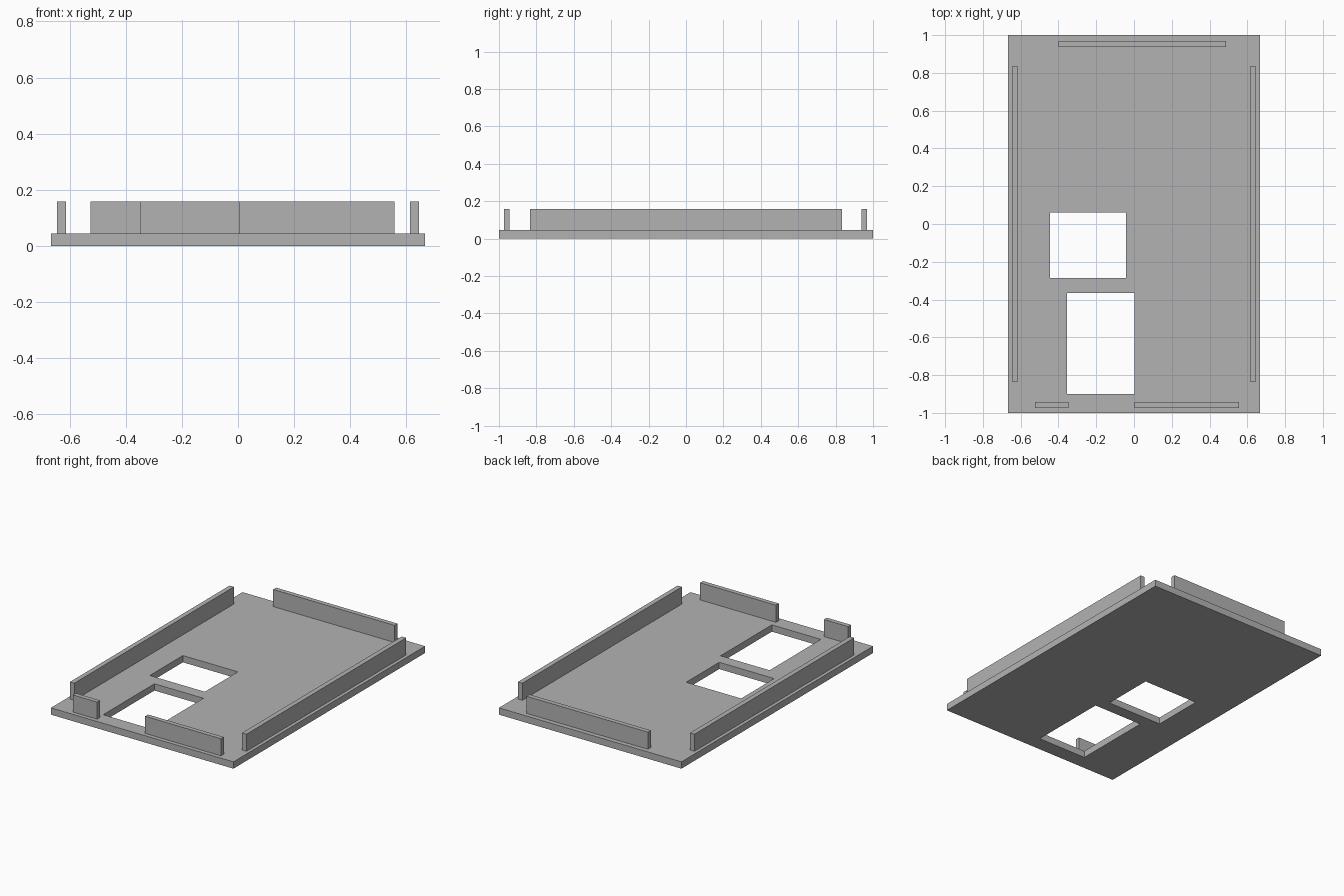
import bpy
import bmesh

cube = bpy.data.objects.get("Cube")
if cube:
    bpy.data.objects.remove(cube, do_unlink=True)

grey = bpy.data.materials.new("plain_grey")
grey.use_nodes = True
colour = (0.45, 0.45, 0.45, 1)
grey.diffuse_color = colour
grey.node_tree.nodes["Principled BSDF"].inputs["Base Color"].default_value = colour

BASE_TOP, RIM_TOP = 0.045, 0.158


def finish(name, bm):
    bmesh.ops.recalc_face_normals(bm, faces=bm.faces)
    mesh = bpy.data.meshes.new(name)
    bm.to_mesh(mesh)
    bm.free()
    mesh.materials.append(grey)
    obj = bpy.data.objects.new(name, mesh)
    bpy.context.collection.objects.link(obj)
    return obj


def prism(name, rects, z0, z1):
    """Raise touching rectangles (x0, x1, y0, y1) into one solid."""
    bm = bmesh.new()
    for x0, x1, y0, y1 in rects:
        bm.faces.new([bm.verts.new((x, y, z0)) for x, y in
                      ((x0, y0), (x1, y0), (x1, y1), (x0, y1))])
    bmesh.ops.remove_doubles(bm, verts=bm.verts, dist=0.0001)
    raised = bmesh.ops.extrude_face_region(bm, geom=bm.faces[:], use_keep_orig=True)
    top = [v for v in raised["geom"] if isinstance(v, bmesh.types.BMVert)]
    bmesh.ops.translate(bm, verts=top, vec=(0, 0, z1 - z0))
    return finish(name, bm)


# Base plate with two rectangular openings
W, L = 0.667, 1.0
openings = [(-0.445, -0.043, -0.285, 0.06), (-0.355, 0.003, -0.90, -0.365)]
xs = sorted({-W, W, *(v for o in openings for v in o[:2])})
ys = sorted({-L, L, *(v for o in openings for v in o[2:])})


def is_open(x, y):
    return any(o[0] < x < o[1] and o[2] < y < o[3] for o in openings)


cells = [(x0, x1, y0, y1)
         for x0, x1 in zip(xs, xs[1:]) for y0, y1 in zip(ys, ys[1:])
         if not is_open((x0 + x1) / 2, (y0 + y1) / 2)]
prism("base_plate", cells, 0, BASE_TOP)

# Upright rim strips along the edges
for name, side in (("left_rim", 1), ("right_rim", -1)):
    x0, x1 = sorted((side * 0.613, side * 0.645))
    prism(name, [(x0, x1, -0.833, 0.833)], BASE_TOP, RIM_TOP)
prism("back_rim", [(-0.40, 0.487, 0.938, 0.969)], BASE_TOP, RIM_TOP)
prism("front_rim_right", [(-0.525, -0.348, -0.973, -0.943)], BASE_TOP, RIM_TOP)
prism("front_rim_left", [(0.003, 0.557, -0.973, -0.943)], BASE_TOP, RIM_TOP)
